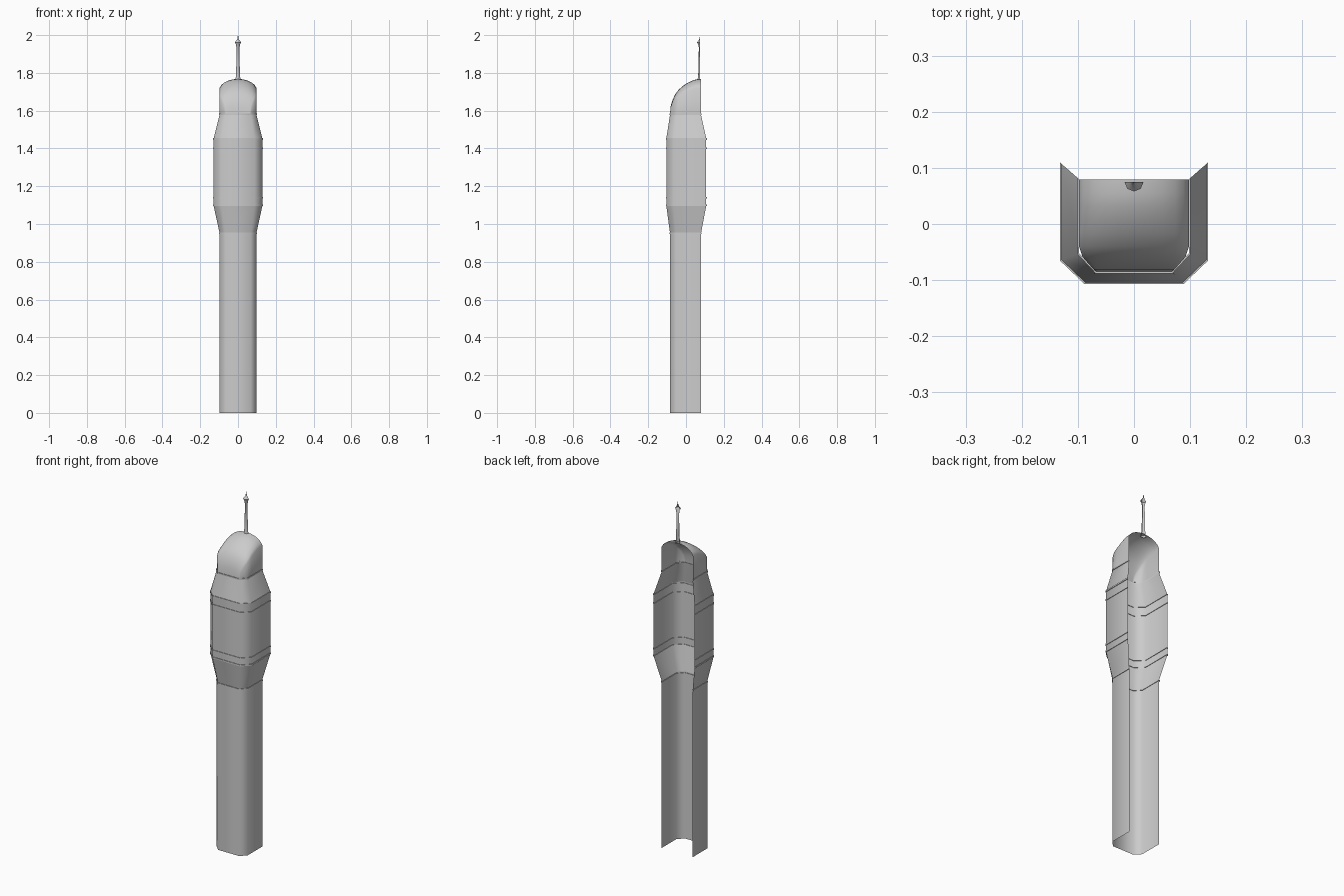
import bpy, math

if "Cube" in bpy.data.objects:
    bpy.data.objects.remove(bpy.data.objects["Cube"])


def loft(name, rows, angle=50):
    """Skin equal-length rows of points into an open sheet."""
    n = len(rows[0])
    verts = [p for r in rows for p in r]
    faces = [(i * n + j, i * n + j + 1, (i + 1) * n + j + 1, (i + 1) * n + j)
             for i in range(len(rows) - 1) for j in range(n - 1)]
    me = bpy.data.meshes.new(name)
    me.from_pydata(verts, [], faces)
    me.validate()
    ob = bpy.data.objects.new(name, me)
    bpy.context.collection.objects.link(ob)
    bpy.ops.object.select_all(action='DESELECT')
    ob.select_set(True)
    bpy.context.view_layer.objects.active = ob
    bpy.ops.object.shade_smooth_by_angle(keep_sharp_edges=False, angle=math.radians(angle))
    return ob


def mix(a, b, k):
    return a + (b - a) * k


def section(z, k, out=0.0):
    """Open-backed chamfered U, k = 0 narrow to 1 wide, out = trim overhang."""
    w = mix(0.098, 0.129, k) + out
    back = mix(0.08, 0.107, k) + out
    side = mix(-0.052, -0.064, k) - out * 0.4
    fx = mix(0.067, 0.087, k) + out * 0.4
    front = mix(-0.085, -0.104, k) - out
    right = [(fx, front, z), (w, side, z), (w, back, z)]
    left = [(-x, y, c) for x, y, c in reversed(right)]
    return left + right


def trim(z, k, h=0.004, out=0.003):
    """Thin raised band stepped out of the wall."""
    return [section(z - h, k), section(z - h, k, out),
            section(z + h, k, out), section(z + h, k)]


# Shaft and flared upper body with trim bands, open at the back
rows = [section(0, 0)]
for z, k in ((0.95, 0), (1.10, 1), (1.14, 1), (1.40, 1), (1.45, 1), (1.58, 0)):
    rows += trim(z, k)
loft("tower_shell", rows)

# Half dome: arches growing from the front edge to the open back
base = 1.58
spine = [(-0.085, 1.581, 0.067), (-0.081, 1.625, 0.072), (-0.071, 1.657, 0.081),
         (-0.058, 1.686, 0.092), (-0.04, 1.71, 0.098), (-0.016, 1.731, 0.098),
         (0.008, 1.747, 0.098), (0.032, 1.759, 0.098), (0.055, 1.766, 0.098),
         (0.079, 1.768, 0.098)]
arches = []
for y, top, w in spine:
    h = top - base
    row = [(-w, y, base)]
    for i in range(11):
        a = math.pi * (0.06 + 0.88 * i / 10)
        u = -math.cos(a) / math.cos(math.pi * 0.06)
        row.append((w * u, y, base + h * (0.68 + 0.32 * math.sin(a))))
    row.append((w, y, base))
    arches.append(row)
loft("half_dome", arches)

# Half-round spire with a knob and pointed tip
profile = [(0.015, 1.755), (0.012, 1.775), (0.010, 1.80), (0.007, 1.935),
           (0.010, 1.94), (0.010, 1.95), (0.017, 1.962), (0.008, 1.972),
           (0.004, 1.98), (0.0005, 2.0)]
spire = [[(-r * math.cos(math.pi * i / 4), 0.075 - r * math.sin(math.pi * i / 4), z)
          for i in range(5)] for r, z in profile]
loft("spire", spire)
